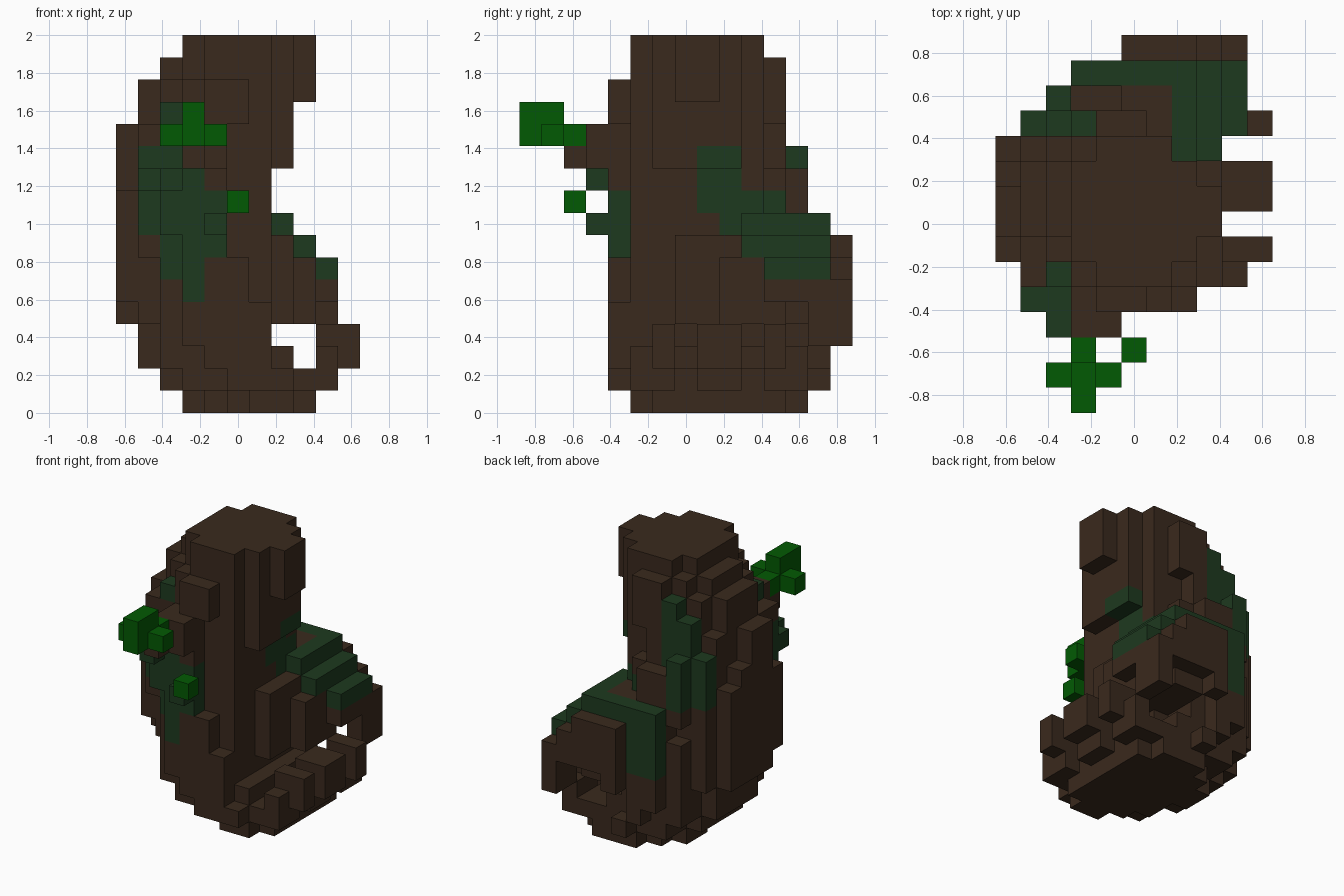
import bpy, bmesh
from mathutils import Vector

cube = bpy.data.objects.get("Cube")
if cube:
    bpy.data.objects.remove(cube, do_unlink=True)

U = 2 / 17                              # edge of one block
ORIGIN = Vector((-5.5, -7.5, 0))        # grid corner, in blocks


def material(name, rgb):
    m = bpy.data.materials.new(name)
    m.diffuse_color = (*rgb, 1)
    m.use_nodes = True
    bsdf = m.node_tree.nodes["Principled BSDF"]
    bsdf.inputs["Base Color"].default_value = (*rgb, 1)
    bsdf.inputs["Roughness"].default_value = 1
    return m


BARK, MOSS, LEAF = 0, 1, 2
MATS = [material("bark_brown", (0.042, 0.0225, 0.0122)),
        material("moss_green", (0.0125, 0.0415, 0.0135)),
        material("leaf_green", (0.0008, 0.102, 0.001))]

cells = {}                              # (i, j, k) -> (part, colour)


def fill(part, colour, *boxes):
    """Fill inclusive block ranges (i0, i1, j0, j1, k0, k1)."""
    for i0, i1, j0, j1, k0, k1 in boxes:
        for i in range(i0, i1 + 1):
            for j in range(j0, j1 + 1):
                for k in range(k0, k1 + 1):
                    cells[i, j, k] = (part, colour)


def in_oval(i, j, bounds, limit):
    i0, i1, j0, j1 = bounds
    u = (2 * i - i0 - i1) / (i1 - i0 + 1)
    v = (2 * j - j0 - j1) / (j1 - j0 + 1)
    return u * u + v * v <= limit


# Trunk: one rounded slice per layer (i0, i1, j0, j1), above the base layer
SLICES = [(2, 8, 4, 13), (1, 7, 4, 13), (1, 6, 4, 13),
          (0, 7, 4, 13), (0, 7, 4, 13), (0, 7, 4, 13), (0, 7, 4, 12),
          (0, 6, 4, 12), (0, 6, 4, 12), (0, 6, 4, 12), (0, 7, 4, 11),
          (0, 7, 4, 11), (1, 7, 5, 11), (1, 7, 5, 11), (2, 7, 5, 11),
          (3, 7, 5, 10)]
CORE = (3, 7, 5, 10)                    # upright column inside every slice

# Mossy width of the front, by layer
FRONT_MOSS = {5: (3, 3), 6: (2, 3), 7: (2, 4), 8: (1, 4), 9: (1, 4),
              10: (1, 3), 11: (1, 2)}


def trunk_colour(i, j, k):
    lo, hi = FRONT_MOSS.get(k, (1, 0))
    front = j <= 6 and lo <= i <= hi
    left = i >= 5 and (k == 8 and j == 9 or k == 9 and 8 <= j <= 11
                       or k in (10, 11) and j in (8, 9))
    back = 9 <= k <= 11 and 1 <= i <= 2 and j >= 11
    return MOSS if front or left or back else BARK


for k, bounds in enumerate(SLICES, 1):
    for i in range(11):
        for j in range(15):
            core = in_oval(i, j, CORE, 0.9) and (i < 7 or k >= 11)
            if core or in_oval(i, j, bounds, 0.88):
                cells[i, j, k] = ("trunk", trunk_colour(i, j, k))

# Base layer
fill("trunk_base", BARK, (6, 7, 5, 5, 0, 0), (5, 8, 6, 6, 0, 0),
     (4, 8, 7, 11, 0, 0), (3, 3, 9, 10, 0, 0), (5, 7, 12, 12, 0, 0))

# Ridges and feet of the bark
fill("bark_ridges", BARK, (8, 8, 7, 8, 14, 16), (4, 5, 4, 4, 13, 14),
     (0, 0, 6, 10, 5, 9))
fill("front_foot", BARK, (5, 5, 4, 4, 1, 6), (6, 6, 4, 4, 1, 4),
     (7, 7, 4, 4, 1, 1), (7, 7, 5, 6, 1, 2))

# Mossy bumps on the trunk
fill("moss_bumps", MOSS, (1, 1, 4, 4, 10, 10), (2, 2, 4, 4, 8, 10),
     (4, 4, 3, 3, 8, 8), (2, 2, 3, 3, 10, 10), (2, 2, 5, 5, 13, 13),
     (2, 2, 12, 12, 9, 11), (1, 1, 11, 11, 9, 11),
     (2, 2, 11, 11, 11, 13), (3, 3, 11, 11, 11, 14))

# Big root arching over the gap at the back left
fill("arched_root", BARK,
     (5, 5, 14, 14, 4, 4), (9, 9, 13, 14, 3, 5),
     (6, 7, 10, 13, 4, 4), (8, 8, 9, 11, 4, 4),
     (5, 8, 10, 14, 5, 5), (9, 9, 11, 12, 5, 5), (5, 8, 10, 14, 6, 6),
     (8, 8, 9, 9, 5, 6), (7, 7, 8, 9, 5, 7),
     (5, 7, 10, 14, 7, 7), (4, 6, 10, 12, 8, 8))

# Moss steps lying on the root
fill("root_moss", MOSS,
     (9, 9, 11, 13, 6, 6), (8, 8, 10, 13, 7, 7), (7, 7, 10, 13, 8, 8),
     (3, 6, 13, 13, 8, 8), (3, 4, 13, 13, 5, 7))

# Curled root tips on the left side
for j0, j1, tip0, tip1 in ((5, 6, 6, 6), (8, 9, 8, 9), (11, 12, 11, 11)):
    fill("root_tips", BARK, (8, 9, j0, j1, 1, 1), (9, 9, j0, j1, 2, 2),
         (9, 9, tip0, tip1, 3, 3), (10, 10, tip0, tip1, 2, 3))

# Twig on the front with its leaves
fill("twig", BARK, (3, 3, 2, 3, 11, 11), (4, 4, 3, 4, 11, 12),
     (3, 3, 3, 4, 12, 12))
fill("twig_leaves", LEAF, (3, 3, 0, 2, 12, 12), (2, 4, 1, 1, 12, 12),
     (3, 3, 0, 1, 13, 13))
fill("loose_leaf", LEAF, (5, 5, 2, 2, 9, 9))


def build(part):
    """Mesh the outer faces of every block in a part."""
    bm = bmesh.new()
    verts = {}

    def vert(p):
        key = tuple(p)
        if key not in verts:
            verts[key] = bm.verts.new((Vector(key) + ORIGIN) * U)
        return verts[key]

    for cell, (name, colour) in cells.items():
        if name != part:
            continue
        for axis in range(3):
            for side in (0, 1):
                near = list(cell)
                near[axis] += 2 * side - 1
                if tuple(near) in cells:
                    continue
                ring = []
                for a, b in ((0, 0), (1, 0), (1, 1), (0, 1)):
                    p = list(cell)
                    p[axis] += side
                    p[(axis + 1) % 3] += a
                    p[(axis + 2) % 3] += b
                    ring.append(vert(p))
                face = bm.faces.new(ring if side else ring[::-1])
                face.material_index = colour
    mesh = bpy.data.meshes.new(part)
    bm.to_mesh(mesh)
    bm.free()
    for m in MATS:
        mesh.materials.append(m)
    bpy.context.collection.objects.link(bpy.data.objects.new(part, mesh))


for part in sorted({name for name, _ in cells.values()}):
    build(part)
